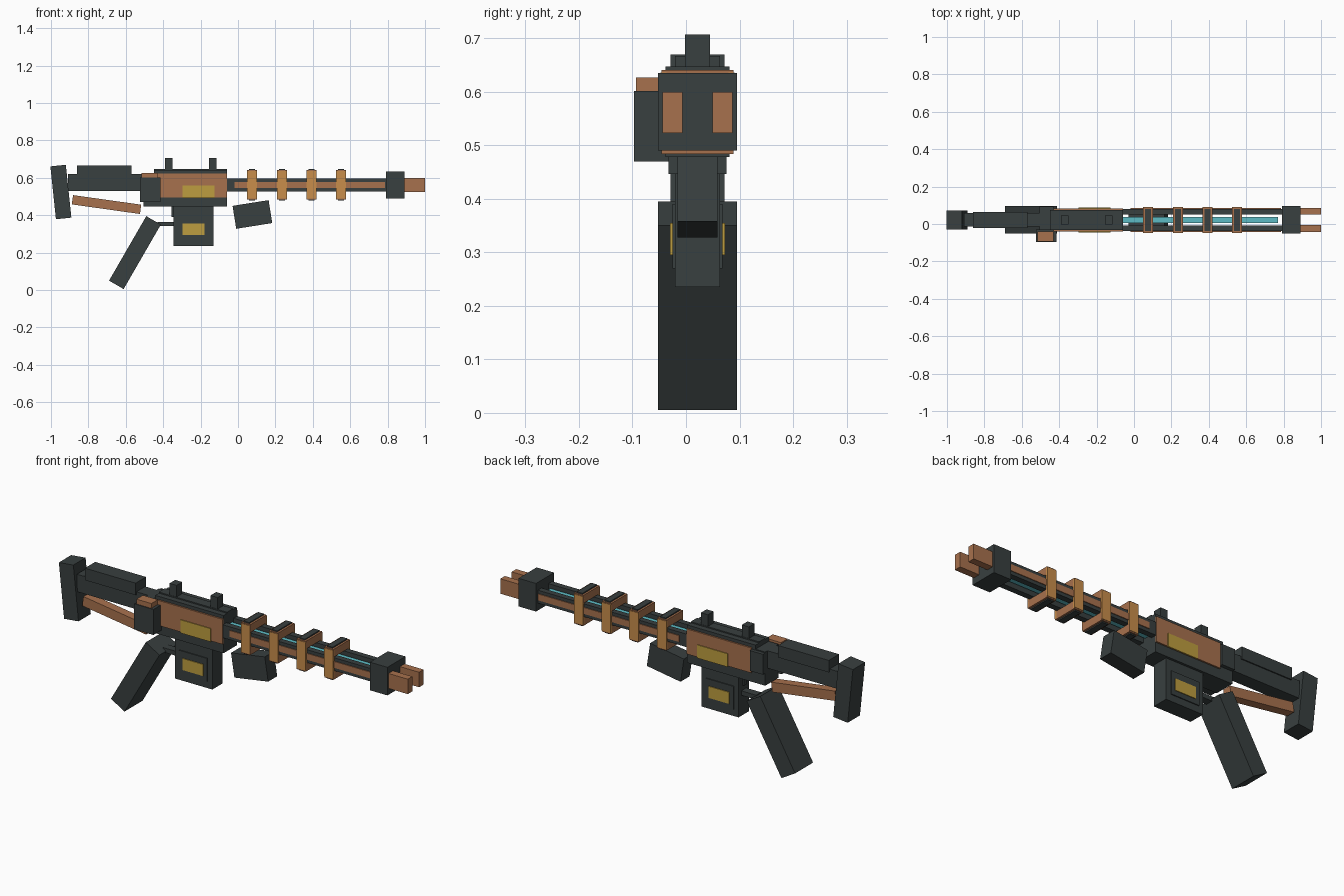
import bpy
from math import radians
from mathutils import Matrix

cube = bpy.data.objects.get("Cube")
if cube:
    bpy.data.objects.remove(cube, do_unlink=True)

MID = 0.0215  # centre plane of the body in y


def material(name, rgb):
    m = bpy.data.materials.new(name)
    m.use_nodes = True
    color = (*rgb, 1)
    m.diffuse_color = color
    m.node_tree.nodes["Principled BSDF"].inputs["Base Color"].default_value = color
    return m


DARK = material("dark gunmetal", (0.040, 0.050, 0.050))
COPPER = material("copper", (0.39, 0.165, 0.075))
ORANGE = material("bright copper", (0.58, 0.27, 0.07))
GOLD = material("gold", (0.51, 0.34, 0.05))
CYAN = material("cyan glow", (0.11, 0.50, 0.56))


def block(name, mat, x, y, z, tilt=0):
    """Box spanning the given (low, high) ranges, tilted about y in degrees."""
    bpy.ops.mesh.primitive_cube_add(size=1)
    ob = bpy.context.object
    ob.name = ob.data.name = name
    ob.data.transform(Matrix.Diagonal((x[1] - x[0], y[1] - y[0], z[1] - z[0], 1)))
    ob.location = [(a + b) / 2 for a, b in (x, y, z)]
    ob.rotation_euler.y = radians(tilt)
    ob.data.materials.append(mat)
    return ob


def tilted(name, mat, cx, cz, length, height, y, tilt):
    return block(name, mat, (cx - length / 2, cx + length / 2), y,
                 (cz - height / 2, cz + height / 2), tilt)


def pair(name, mat, x, inner, outer, z):
    """Matching blocks on both sides of the centre plane."""
    block("right_" + name, mat, x, (MID - outer, MID - inner), z)
    block("left_" + name, mat, x, (MID + inner, MID + outer), z)


def span(half):
    return (MID - half, MID + half)


# Shoulder stock
tilted("butt_plate", DARK, -0.947, 0.524, 0.083, 0.284, span(0.05), -6)
block("stock_bar", DARK, (-0.91, -0.50), span(0.036), (0.53, 0.62))
block("cheek_rest", DARK, (-0.86, -0.57), span(0.042), (0.605, 0.667))
tilted("stock_brace", COPPER, -0.703, 0.457, 0.368, 0.05, span(0.023), 8)

# Receiver with side panels
block("receiver", DARK, (-0.505, -0.06), span(0.054), (0.446, 0.62))
block("receiver_top", DARK, (-0.45, -0.06), span(0.054), (0.615, 0.641))
block("top_rail", DARK, (-0.45, -0.06), span(0.025), (0.64, 0.647))
pair("side_panel", COPPER, (-0.43, -0.06), 0.053, 0.062, (0.495, 0.624))
pair("name_plate", GOLD, (-0.297, -0.125), 0.061, 0.066, (0.492, 0.56))
block("left_rear_cover", DARK, (-0.505, -0.43), (0.07, 0.094), (0.51, 0.615))
block("side_box", DARK, (-0.525, -0.415), (-0.097, -0.03), (0.47, 0.602))
block("side_box_cap", COPPER, (-0.515, -0.43), (-0.093, -0.04), (0.60, 0.627))

# Sights
for name, x in (("rear_sight", -0.37), ("front_sight", -0.136)):
    block(name, DARK, (x - 0.02, x + 0.02), span(0.023), (0.64, 0.707))

# Magazine, trigger and grip
block("magazine", DARK, (-0.345, -0.132), span(0.042), (0.235, 0.448))
pair("magazine_panel", DARK, (-0.32, -0.16), 0.041, 0.047, (0.27, 0.39))
pair("magazine_plate", GOLD, (-0.297, -0.18), 0.046, 0.051, (0.295, 0.355))
block("trigger_guard", DARK, (-0.43, -0.34), span(0.02), (0.341, 0.364))
block("trigger", DARK, (-0.355, -0.34), span(0.012), (0.39, 0.45))
tilted("grip", DARK, -0.551, 0.2, 0.09, 0.398, span(0.0735), 30)

# Fore grip
tilted("fore_grip", DARK, 0.077, 0.404, 0.195, 0.124, span(0.037), -9)

# Twin barrel rails around the glowing core
pair("barrel_rail", DARK, (-0.06, 0.80), 0.029, 0.059, (0.528, 0.595))
pair("rail_inlay", COPPER, (-0.02, 0.785), 0.058, 0.063, (0.545, 0.578))
block("energy_core", CYAN, (-0.07, 0.77), span(0.017), (0.545, 0.58))

# Coils clamped round the rails
for x in (0.075, 0.235, 0.393, 0.551):
    wide, narrow = (x - 0.026, x + 0.026), (x - 0.016, x + 0.016)
    pair("coil_side", ORANGE, wide, 0.058, 0.069, (0.49, 0.636))
    for name, z, plate in (("top", (0.60, 0.641), (0.64, 0.647)),
                           ("bottom", (0.484, 0.525), (0.478, 0.485))):
        block("coil_" + name, COPPER, wide, span(0.067), z)
        block("coil_plate_" + name, DARK, narrow, span(0.06), plate)

# Muzzle and prongs
block("muzzle", DARK, (0.79, 0.89), span(0.0735), (0.49, 0.635))
pair("muzzle_prong", COPPER, (0.88, 1.0), 0.028, 0.065, (0.523, 0.60))
